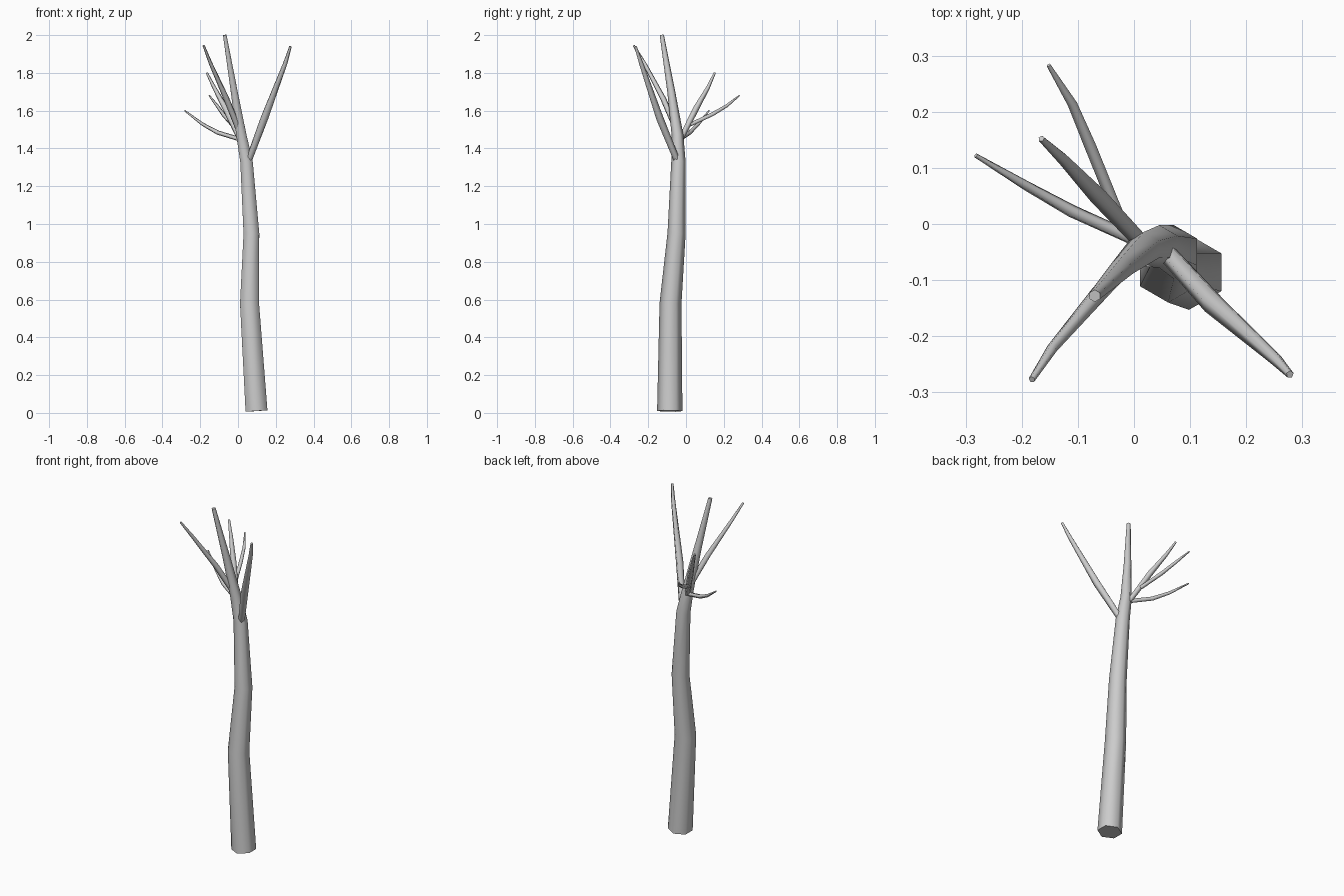
import bpy, bmesh, math
from mathutils import Vector


def limb(name, sides, pts):
    """Tapered polygonal tube through (x, y, z, radius) points."""
    bm = bmesh.new()
    centres = [Vector(p[:3]) for p in pts]
    rings = []
    n = len(pts)
    for i, c in enumerate(centres):
        a, b = centres[max(i - 1, 0)], centres[min(i + 1, n - 1)]
        t = (b - a).normalized()
        u = Vector((0, 1, 0))
        u = (u - t * u.dot(t)).normalized()
        v = t.cross(u)
        ring = []
        for k in range(sides):
            ang = 2 * math.pi * k / sides
            ring.append(bm.verts.new(c + pts[i][3] * (u * math.cos(ang) + v * math.sin(ang))))
        rings.append(ring)
    for r0, r1 in zip(rings, rings[1:]):
        for k in range(sides):
            j = (k + 1) % sides
            bm.faces.new((r0[k], r0[j], r1[j], r1[k])).smooth = True
    caps = [bm.faces.new(rings[0][::-1]), bm.faces.new(rings[-1])]
    for f in caps:
        for e in f.edges:
            e.smooth = False
    bmesh.ops.recalc_face_normals(bm, faces=bm.faces)
    mesh = bpy.data.meshes.new(name)
    bm.to_mesh(mesh)
    bm.free()
    bpy.context.collection.objects.link(bpy.data.objects.new(name, mesh))


# Six-sided trunk running up to the leader tip
limb("trunk", 6, [
    (0.098, -0.086, 0.01, 0.067), (0.061, -0.082, 0.58, 0.058),
    (0.071, -0.050, 0.95, 0.048), (0.045, -0.040, 1.33, 0.038),
    (0.018, -0.045, 1.47, 0.031), (-0.020, -0.078, 1.70, 0.021),
    (-0.070, -0.128, 2.0, 0.011)])

# Two main forks
limb("right_branch", 5, [
    (0.060, -0.052, 1.345, 0.018), (0.140, -0.140, 1.56, 0.021),
    (0.250, -0.238, 1.85, 0.012), (0.278, -0.268, 1.94, 0.007)])
limb("left_branch", 5, [
    (0.0, -0.055, 1.51, 0.017), (-0.060, -0.120, 1.66, 0.016),
    (-0.145, -0.220, 1.85, 0.010), (-0.182, -0.277, 1.945, 0.006)])

# Smaller back branches
limb("back_branch", 5, [
    (0.010, -0.028, 1.45, 0.015), (-0.065, 0.052, 1.61, 0.017),
    (-0.125, 0.115, 1.72, 0.011), (-0.165, 0.152, 1.80, 0.006)])
limb("back_twig", 5, [
    (-0.030, 0.022, 1.525, 0.011), (-0.078, 0.140, 1.58, 0.011),
    (-0.110, 0.215, 1.625, 0.009), (-0.152, 0.283, 1.68, 0.004)])
limb("side_twig", 5, [
    (0.005, -0.030, 1.45, 0.012), (-0.110, 0.022, 1.485, 0.012),
    (-0.190, 0.067, 1.53, 0.009), (-0.282, 0.122, 1.60, 0.004)])
